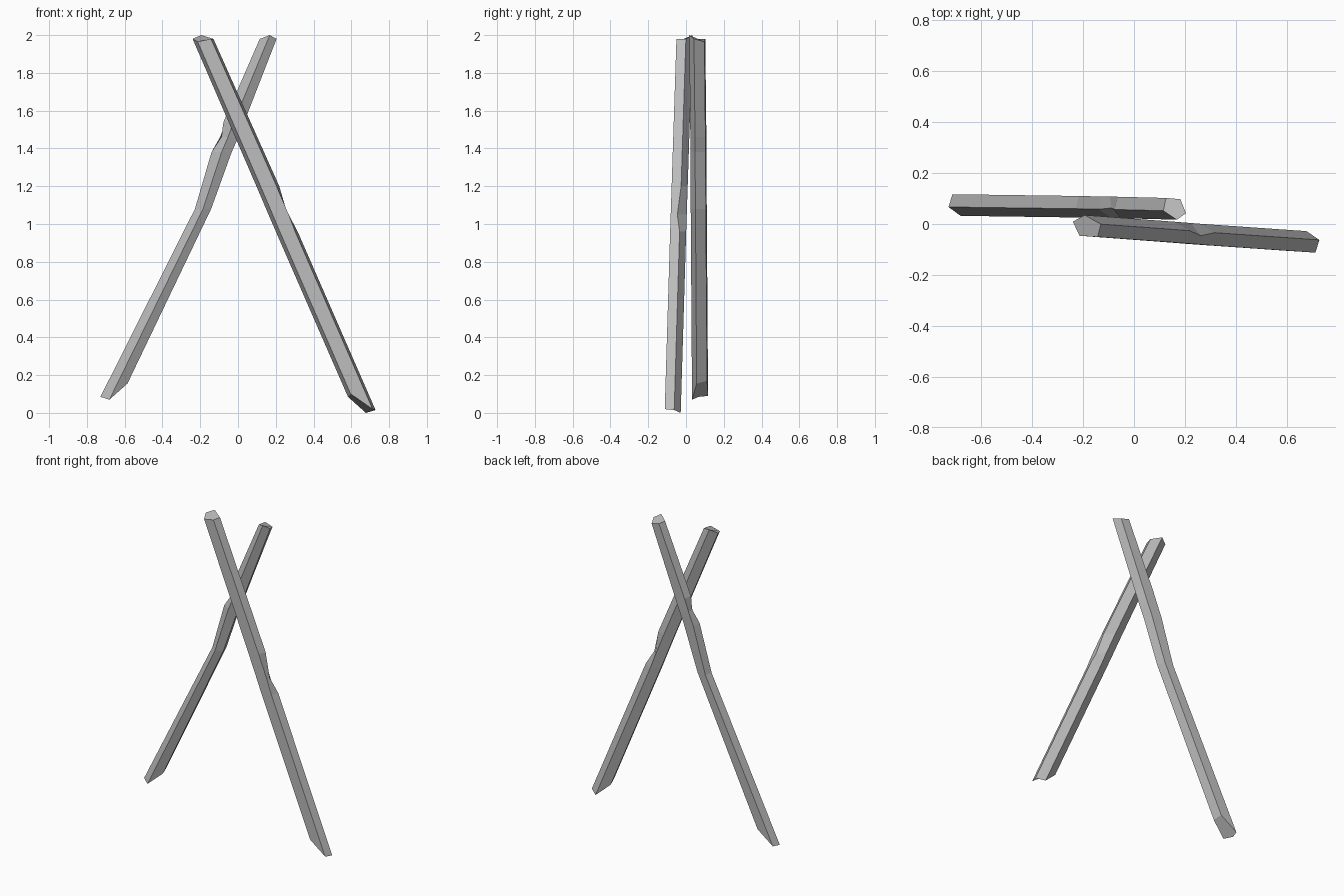
import bpy
import bmesh
from mathutils import Vector

if "Cube" in bpy.data.objects:
    bpy.data.objects.remove(bpy.data.objects["Cube"])

grey = bpy.data.materials.new("weathered_grey")
grey.use_nodes = True
GREY = (0.5, 0.5, 0.5, 1)
grey.diffuse_color = GREY
grey.node_tree.nodes["Principled BSDF"].inputs["Base Color"].default_value = GREY

# Five-sided beam section: left, front left, front right, right, back
SECTION = [(-.055, .01), (-.035, -.045), (.042, -.05), (.055, 0), (0, .035)]
FOOT_RISE = [.085, .1, .02, .015, 0]      # chiselled foot
HEAD_DROP = [.02, .035, .02, .02, 0]      # sloped head
CHIPPED = 3                               # corner that carries the chip


def make_beam(name, stations, chip_index, chip, turn=1):
    """Loft the section along (x, y, z, width) stations, listed from head to foot."""
    def corner(i, a, b, z):
        # Point of edge i at height z on the span from a to b
        t = (z - a[2]) / (b[2] - a[2])
        x, y, _, w = [p + (q - p) * t for p, q in zip(a, b)]
        return Vector((x + turn * w * SECTION[i][0], y + turn * SECTION[i][1], z))

    bm = bmesh.new()
    rings = []
    last = len(stations) - 1
    for s, st in enumerate(stations):
        a, b = (st, stations[1]) if s == 0 else (stations[s - 1], st)
        ring = []
        for i in range(len(SECTION)):
            z = st[2]
            if s == 0:
                z -= HEAD_DROP[i]
            elif s == last:
                z += FOOT_RISE[i]
            p = corner(i, a, b, z)
            if s == chip_index and i == CHIPPED:
                p += Vector(chip)
            ring.append(bm.verts.new(p))
        rings.append(ring)

    # Sides
    n = len(SECTION)
    for top, low in zip(rings, rings[1:]):
        for i in range(n):
            j = (i + 1) % n
            bm.faces.new((top[i], low[i], low[j], top[j]))
    # Ends
    bm.faces.new(rings[0])
    bm.faces.new(rings[-1][::-1])
    bmesh.ops.recalc_face_normals(bm, faces=bm.faces)

    mesh = bpy.data.meshes.new(name)
    bm.to_mesh(mesh)
    bm.free()
    mesh.materials.append(grey)
    obj = bpy.data.objects.new(name, mesh)
    bpy.context.collection.objects.link(obj)
    return obj


# Straight beam in front, chipped near its middle
make_beam("front_beam", [
    (-.194, 0, 2, 1),
    (.158, -.026, 1.2, 1.1),
    (.222, -.031, 1.05, 1.1),
    (.258, -.034, .96, 1.05),
    (.677, -.063, 0, 1.05),
], 2, (-.02, -.015, 0))

# Slightly bent beam behind, turned half way round
make_beam("back_beam", [
    (.168, .052, 2, .8),
    (-.022, .057, 1.54, 1),
    (-.053, .058, 1.46, 1),
    (-.087, .058, 1.38, .97),
    (-.185, .06, 1.08, .78),
    (-.681, .067, .07, 1),
], 2, (.02, .005, 0), turn=-1)
